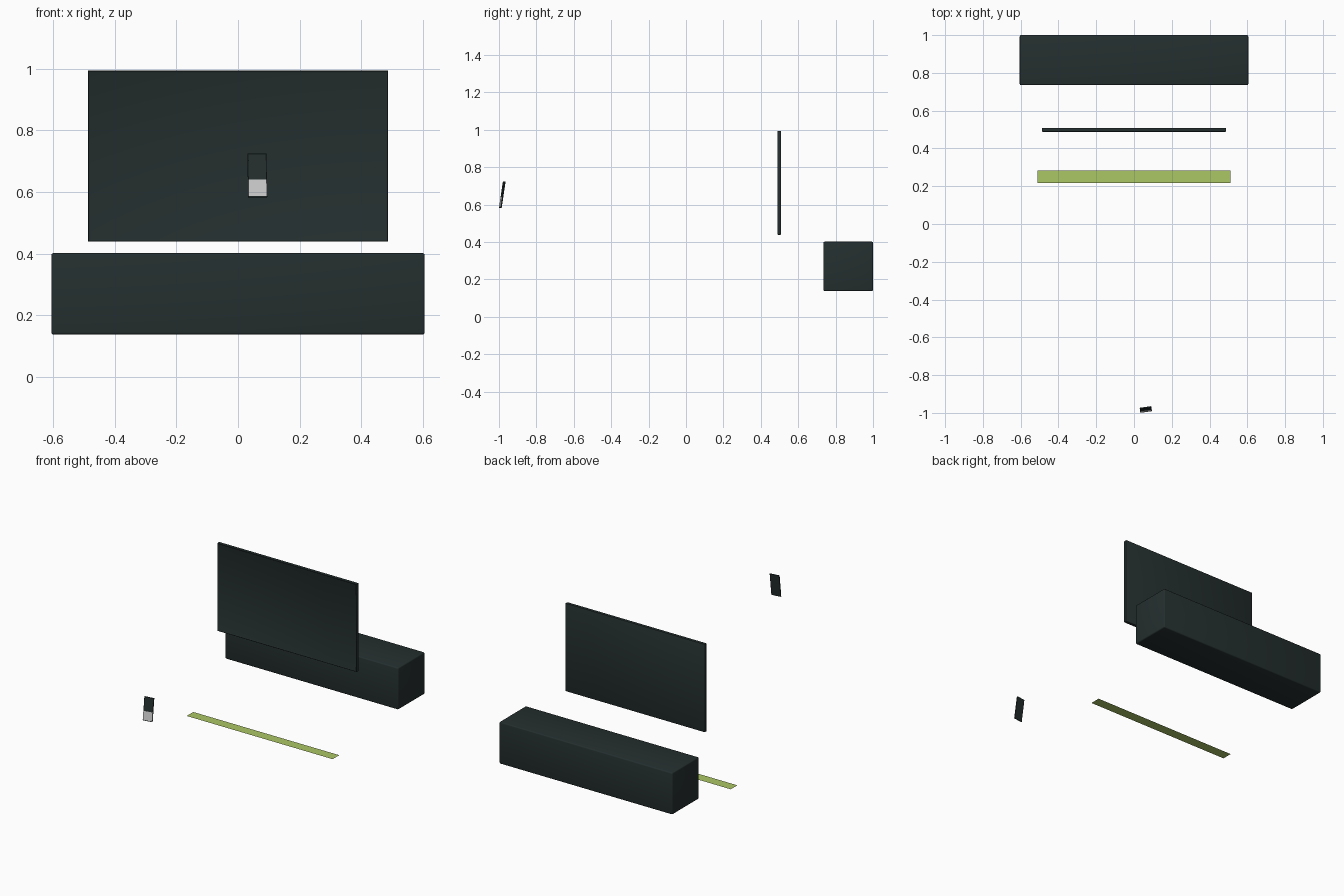
import bpy, bmesh, math
from mathutils import Matrix, Euler

if "Cube" in bpy.data.objects:
    bpy.data.objects.remove(bpy.data.objects["Cube"])


def material(name, rgb):
    m = bpy.data.materials.new(name)
    m.diffuse_color = (*rgb, 1)
    m.use_nodes = True
    m.node_tree.nodes["Principled BSDF"].inputs["Base Color"].default_value = m.diffuse_color
    return m


dark = material("charcoal", (0.018, 0.028, 0.028))
light = material("off_white", (0.62, 0.62, 0.62))
green = material("lime_green", (0.41, 0.57, 0.13))


def add_object(name, bm, mat):
    mesh = bpy.data.meshes.new(name)
    bm.to_mesh(mesh)
    bm.free()
    mesh.materials.append(mat)
    ob = bpy.data.objects.new(name, mesh)
    bpy.context.collection.objects.link(ob)
    return ob


def box(name, lo, hi, mat, bevel=0.0, segments=2, inset=None):
    """Box between two corners; inset = (border, depth) recesses the front face."""
    bm = bmesh.new()
    bmesh.ops.create_cube(bm, size=1)
    for v in bm.verts:
        v.co = [(a + b) / 2 + c * (b - a) for a, b, c in zip(lo, hi, v.co)]
    if bevel:
        bmesh.ops.bevel(bm, geom=bm.edges[:], offset=bevel, segments=segments,
                        profile=0.5, affect='EDGES')
    if inset:
        bm.normal_update()
        front = max((f for f in bm.faces if f.normal.y < -0.99),
                    key=lambda f: f.calc_area())
        bmesh.ops.inset_region(bm, faces=[front], thickness=inset[0], depth=0)
        for v in front.verts:
            v.co.y += inset[1]
    ob = add_object(name, bm, mat)
    if bevel:
        bpy.context.view_layer.objects.active = ob
        ob.select_set(True)
        bpy.ops.object.shade_smooth_by_angle(angle=math.radians(35))
        ob.select_set(False)
    return ob


# Long cabinet with softly rounded edges
box("cabinet", (-0.605, 0.735, 0.138), (0.605, 1.0, 0.402), dark, 0.007, 3)

# Flat screen with a narrow raised frame
box("screen_panel", (-0.487, 0.488, 0.439), (0.487, 0.508, 0.995), dark,
    0.003, 2, inset=(0.008, 0.003))

# Green strip lying flat on the ground
bm = bmesh.new()
bmesh.ops.create_grid(bm, x_segments=1, y_segments=1, size=0.5,
                      matrix=Matrix.Translation((0, 0.249, 0))
                      @ Matrix.Diagonal((1.02, 0.066, 1, 1)))
add_object("floor_strip", bm, green)

# Small handset, leaning back and turned slightly to the right
w, t, h = 0.031, 0.003, 0.072
handset = [
    box("handset_body", (-w, -t, -h), (w, t, h), dark, 0.001, 1),
    box("handset_display", (-w + 0.002, -t - 0.0005, -0.012),
        (w - 0.002, -t + 0.001, h - 0.002), dark),
    box("handset_keypad", (-w + 0.001, -t - 0.0005, -h + 0.004),
        (w - 0.001, -t + 0.001, -0.014), light),
]
place = (Matrix.Translation((0.0625, -0.982, 0.6535))
         @ Euler((math.radians(-8.5), 0, math.radians(8))).to_matrix().to_4x4())
for ob in handset:
    ob.matrix_world = place
